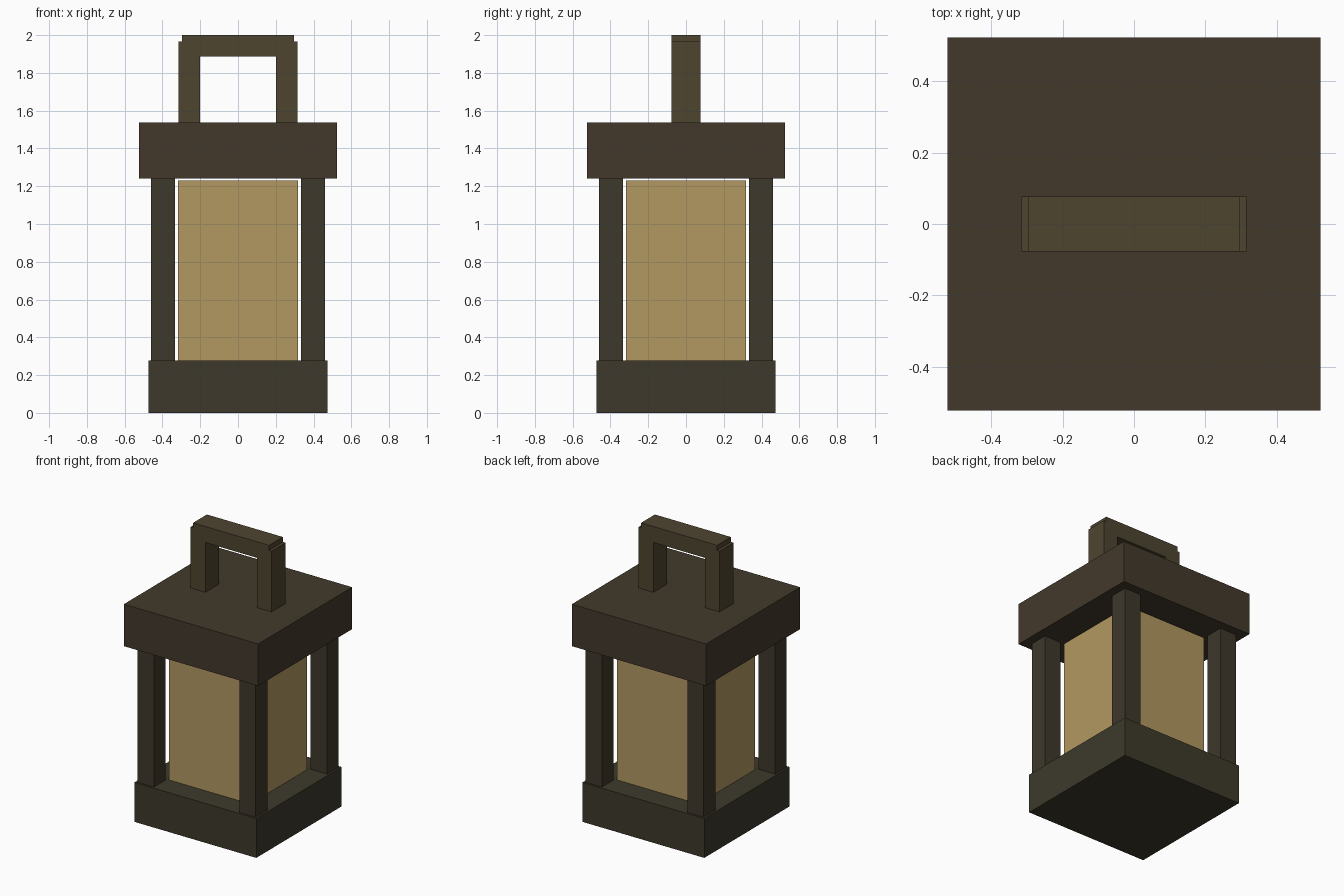
import bpy, bmesh

if "Cube" in bpy.data.objects:
    bpy.data.objects.remove(bpy.data.objects["Cube"])


def linear(hex_colour):
    # sRGB hex to linear RGBA
    rgb = [int(hex_colour[i:i + 2], 16) / 255 for i in (0, 2, 4)]
    return [c / 12.92 if c < 0.04045 else ((c + 0.055) / 1.055) ** 2.4 for c in rgb] + [1.0]


def material(name, hex_colour):
    mat = bpy.data.materials.new(name)
    mat.diffuse_color = linear(hex_colour)
    mat.use_nodes = True
    mat.node_tree.nodes["Principled BSDF"].inputs["Base Color"].default_value = mat.diffuse_color
    return mat


def box(name, x, y, z, mat):
    # Box from (min, max) ranges on each axis
    bm = bmesh.new()
    bmesh.ops.create_cube(bm, size=1)
    for v in bm.verts:
        v.co = [r[0] if c < 0 else r[1] for c, r in zip(v.co, (x, y, z))]
    mesh = bpy.data.meshes.new(name)
    bm.to_mesh(mesh)
    bm.free()
    mesh.materials.append(mat)
    obj = bpy.data.objects.new(name, mesh)
    bpy.context.collection.objects.link(obj)
    return obj


def side(s, inner, outer):
    return tuple(sorted((s * inner, s * outer)))


base_metal = material("base_metal", "3D392B")
post_metal = material("post_metal", "3E382B")
cap_metal = material("cap_metal", "43392B")
handle_metal = material("handle_metal", "4E4530")
glow = material("glowing_glass", "B29861")

BASE_TOP, CAP_BOTTOM, CAP_TOP = 0.277, 1.242, 1.537

# Base, glass core and cap
for name, half, z, mat in (
        ("base", 0.475, (0, BASE_TOP), base_metal),
        ("glass", 0.317, (BASE_TOP, 1.23), glow),
        ("cap", 0.523, (CAP_BOTTOM, CAP_TOP), cap_metal)):
    box(name, (-half, half), (-half, half), z, mat)

# Four corner posts
for sx, x_name in ((-1, "left"), (1, "right")):
    for sy, y_name in ((-1, "front"), (1, "back")):
        box(f"{y_name}_{x_name}_post", side(sx, 0.333, 0.461), side(sy, 0.333, 0.461),
            (BASE_TOP, CAP_BOTTOM), post_metal)

# Carrying handle: two uprights and a grip
depth = (-0.077, 0.077)
for sx, x_name in ((-1, "left"), (1, "right")):
    box(f"{x_name}_handle_upright", side(sx, 0.2, 0.316), depth, (CAP_TOP, 1.965), handle_metal)
box("handle_grip", (-0.296, 0.296), depth, (1.887, 2.0), handle_metal)
